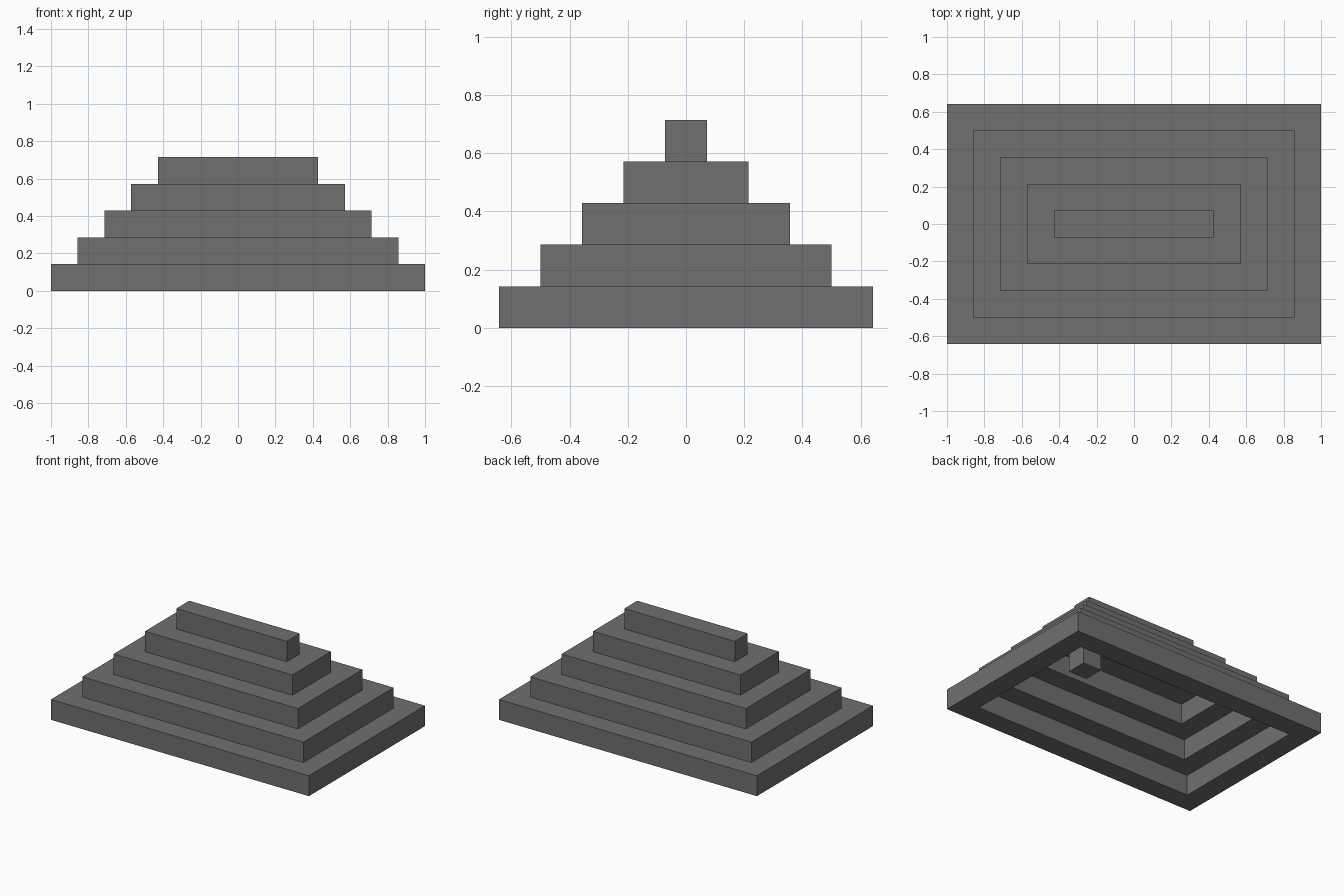
import bpy
import bmesh

default = bpy.data.objects.get("Cube")
if default:
    bpy.data.objects.remove(default, do_unlink=True)

CELL = 1 / 7          # one block; the base is 14 x 9 blocks
TIERS = 5
CORNERS = ((-1, -1), (1, -1), (1, 1), (-1, 1))

stone = bpy.data.materials.new("dark_grey_stone")
stone.use_nodes = True
colour = (0.16, 0.16, 0.16, 1)
stone.diffuse_color = colour
stone.node_tree.nodes["Principled BSDF"].inputs["Base Color"].default_value = colour


def finish(name, bm):
    bmesh.ops.recalc_face_normals(bm, faces=bm.faces)
    mesh = bpy.data.meshes.new(name)
    bm.to_mesh(mesh)
    bm.free()
    mesh.materials.append(stone)
    obj = bpy.data.objects.new(name, mesh)
    bpy.context.collection.objects.link(obj)


def box(name, low, high):
    bm = bmesh.new()
    bmesh.ops.create_cube(bm, size=1)
    for v in bm.verts:
        v.co = [(a if c < 0 else b) * CELL for c, a, b in zip(v.co, low, high)]
    finish(name, bm)


def frame(name, hx, hy, z):
    """Open rectangular ring, one block wide and one block tall."""
    bm = bmesh.new()
    section = ((0, 0), (0, 1), (1, 1), (1, 0))     # inset, rise
    loops = [[bm.verts.new(((hx - i) * sx * CELL, (hy - i) * sy * CELL, (z + r) * CELL))
              for i, r in section] for sx, sy in CORNERS]
    for k in range(4):
        a, b = loops[k], loops[(k + 1) % 4]
        for j in range(4):
            n = (j + 1) % 4
            bm.faces.new((a[j], b[j], b[n], a[n]))
    finish(name, bm)


# Hollow stepped tiers, each one block smaller all round
for t in range(TIERS - 1):
    frame(f"roof_tier_{t + 1}", 7 - t, 4.5 - t, t)

# Solid ridge closing the top
box("roof_ridge", (-3, -0.5, 4), (3, 0.5, 5))

# Single post under one inner corner
box("inner_post", (4, 1.5, 0), (5, 2.5, 2))
